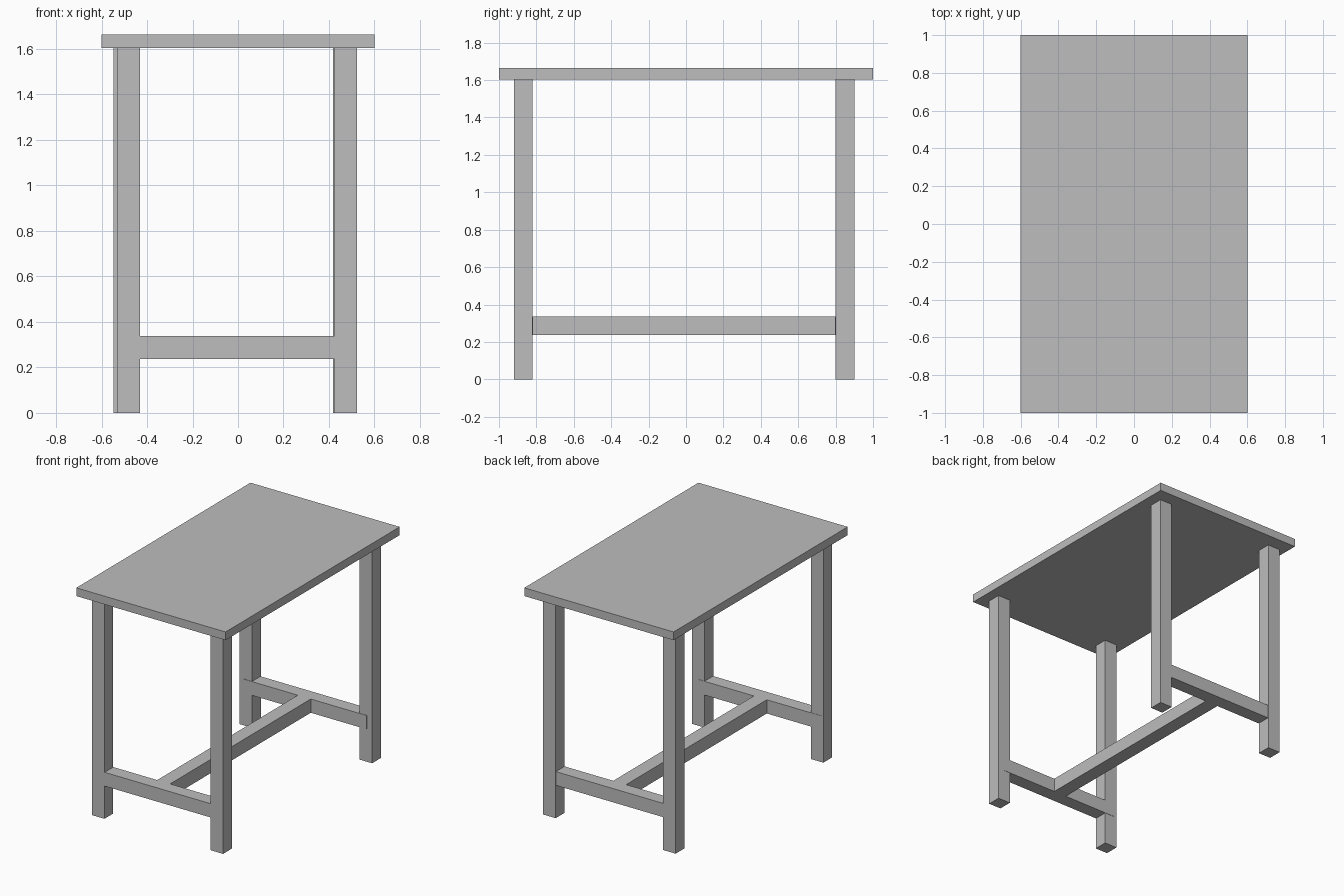
import bpy
import bmesh
from mathutils import Vector

default = bpy.data.objects.get("Cube")
if default:
    bpy.data.objects.remove(default, do_unlink=True)

# Single plain grey material
GREY = (0.51, 0.51, 0.51, 1.0)
grey = bpy.data.materials.new("plain grey")
grey.use_nodes = True
grey.diffuse_color = GREY
grey.node_tree.nodes["Principled BSDF"].inputs["Base Color"].default_value = GREY


def box(name, low, high):
    """Flat-shaded box between two opposite corners."""
    low, high = Vector(low), Vector(high)
    bm = bmesh.new()
    bmesh.ops.create_cube(bm, size=1)
    bmesh.ops.scale(bm, vec=high - low, verts=bm.verts)
    mesh = bpy.data.meshes.new(name)
    bm.to_mesh(mesh)
    bm.free()
    mesh.materials.append(grey)
    obj = bpy.data.objects.new(name, mesh)
    obj.location = (low + high) / 2
    bpy.context.collection.objects.link(obj)
    return obj


THICK = 0.1            # square section of the timber
UNDERSIDE = 1.604      # underside of the top
RAIL_Z = 0.237         # underside of the stretchers

# Tabletop
box("tabletop", (-0.6, -1, UNDERSIDE), (0.6, 1, 1.664))

# Legs, slightly out of line with one another
legs = {
    "front_right_leg": (-0.53, -0.92),
    "front_left_leg": (0.424, -0.92),
    "back_right_leg": (-0.547, 0.8),
    "back_left_leg": (0.418, 0.8),
}
for name, (x, y) in legs.items():
    box(name, (x, y, 0), (x + THICK, y + THICK, UNDERSIDE))

# Cross stretchers between each pair of legs
for name, y in (("front_stretcher", -0.918), ("back_stretcher", 0.797)):
    box(name, (-0.52, y, RAIL_Z), (0.476, y + THICK, RAIL_Z + THICK))

# Long stretcher joining the cross stretchers
box("long_stretcher", (-0.077, -0.818, RAIL_Z), (0.027, 0.797, RAIL_Z + THICK))
